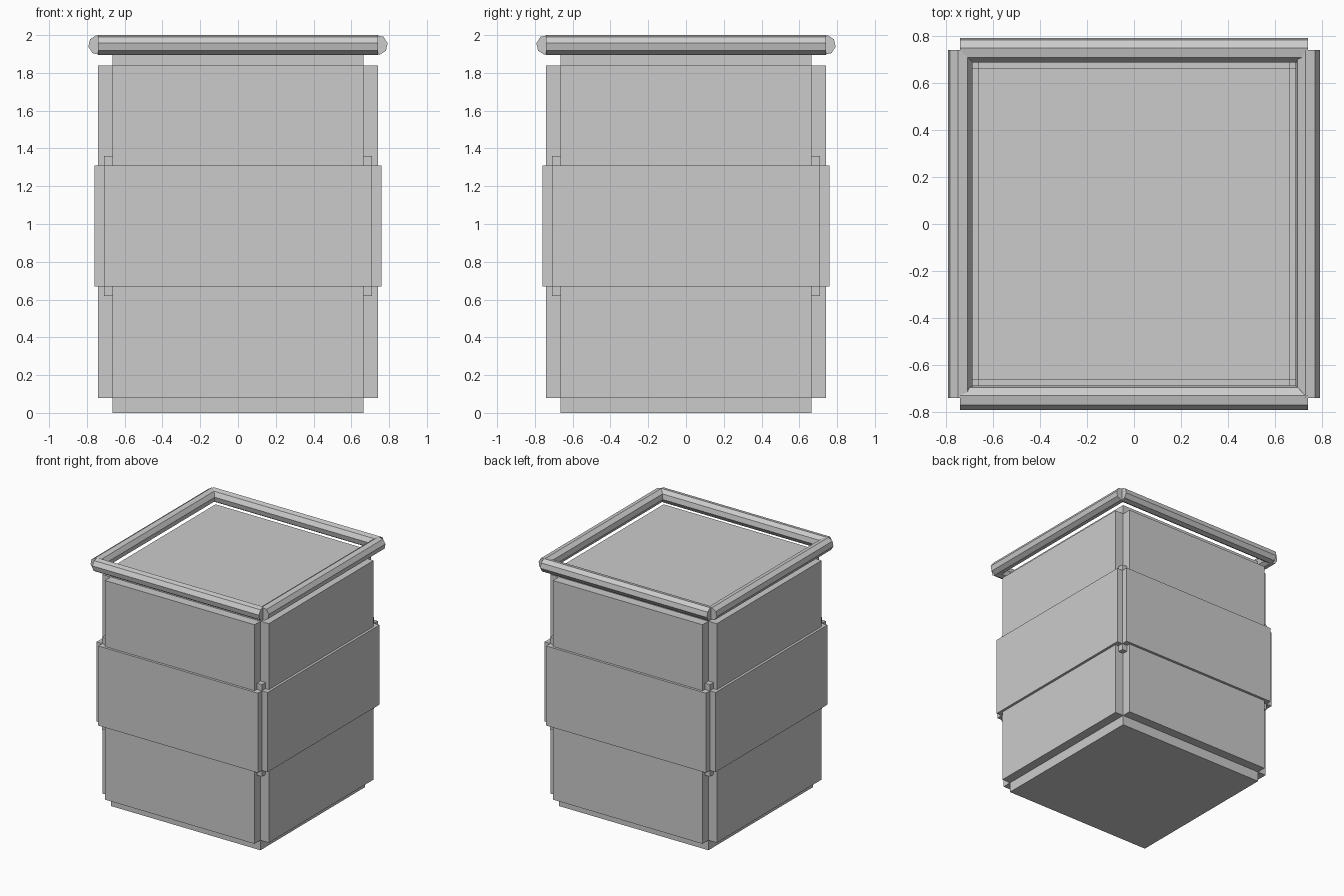
import bpy
from math import cos, sin, radians, pi
from mathutils import Matrix

if "Cube" in bpy.data.objects:
    bpy.data.objects.remove(bpy.data.objects["Cube"])


def add_mesh(name, verts, faces):
    mesh = bpy.data.meshes.new(name)
    mesh.from_pydata(verts, [], faces)
    mesh.update()
    obj = bpy.data.objects.new(name, mesh)
    bpy.context.collection.objects.link(obj)
    return obj


def box(name, x, y, z):
    verts = [(a, b, c) for a in x for b in y for c in z]
    faces = [(0, 1, 3, 2), (4, 6, 7, 5), (0, 4, 5, 1),
             (2, 3, 7, 6), (0, 2, 6, 4), (1, 5, 7, 3)]
    return add_mesh(name, verts, faces)


def bar(name, half, radius, first_angle):
    # Eight-sided bar along x
    n = 8
    ring = [(radius * cos(radians(first_angle + 45 * i)),
             radius * sin(radians(first_angle + 45 * i))) for i in range(n)]
    verts = [(x, a, b) for x in (-half, half) for a, b in ring]
    faces = [(i, i + n, (i + 1) % n + n, (i + 1) % n) for i in range(n)]
    faces += [tuple(range(n)), tuple(range(2 * n - 1, n - 1, -1))]
    obj = add_mesh(name, verts, faces)
    obj.data.flip_normals()
    return obj


CORE, POST, PANEL, BELT = 0.665, 0.71, 0.74, 0.76

# Main body and the inner collar whose corners show as short posts
box("body", (-CORE, CORE), (-CORE, CORE), (0, 1.915))
box("corner_collar", (-POST, POST), (-POST, POST), (0.62, 1.36))

# Raised panels and wider belt panels on all four sides
for k, side in enumerate(("front", "right", "back", "left")):
    turn = Matrix.Rotation(k * pi / 2, 4, 'Z')
    panel = box(side + "_panel", (-CORE, CORE), (-PANEL, -CORE), (0.08, 1.84))
    belt = box(side + "_belt", (-POST, POST), (-BELT, -POST), (0.67, 1.31))
    panel.data.transform(turn)
    belt.data.transform(turn)

# Top rail: four overlapping octagonal bars
R = 0.053
ZC = 2.0 - R * sin(radians(80))
for side, s in (("front", -1), ("back", 1)):
    rail = bar(side + "_rail", PANEL, R, 80)
    rail.data.transform(Matrix.Translation((0, s * PANEL, ZC)))
for side, s in (("left", -1), ("right", 1)):
    rail = bar(side + "_rail", PANEL, R, 80)
    rail.data.transform(Matrix.Translation((s * PANEL, 0, ZC)) @
                        Matrix.Rotation(pi / 2, 4, 'Z'))
